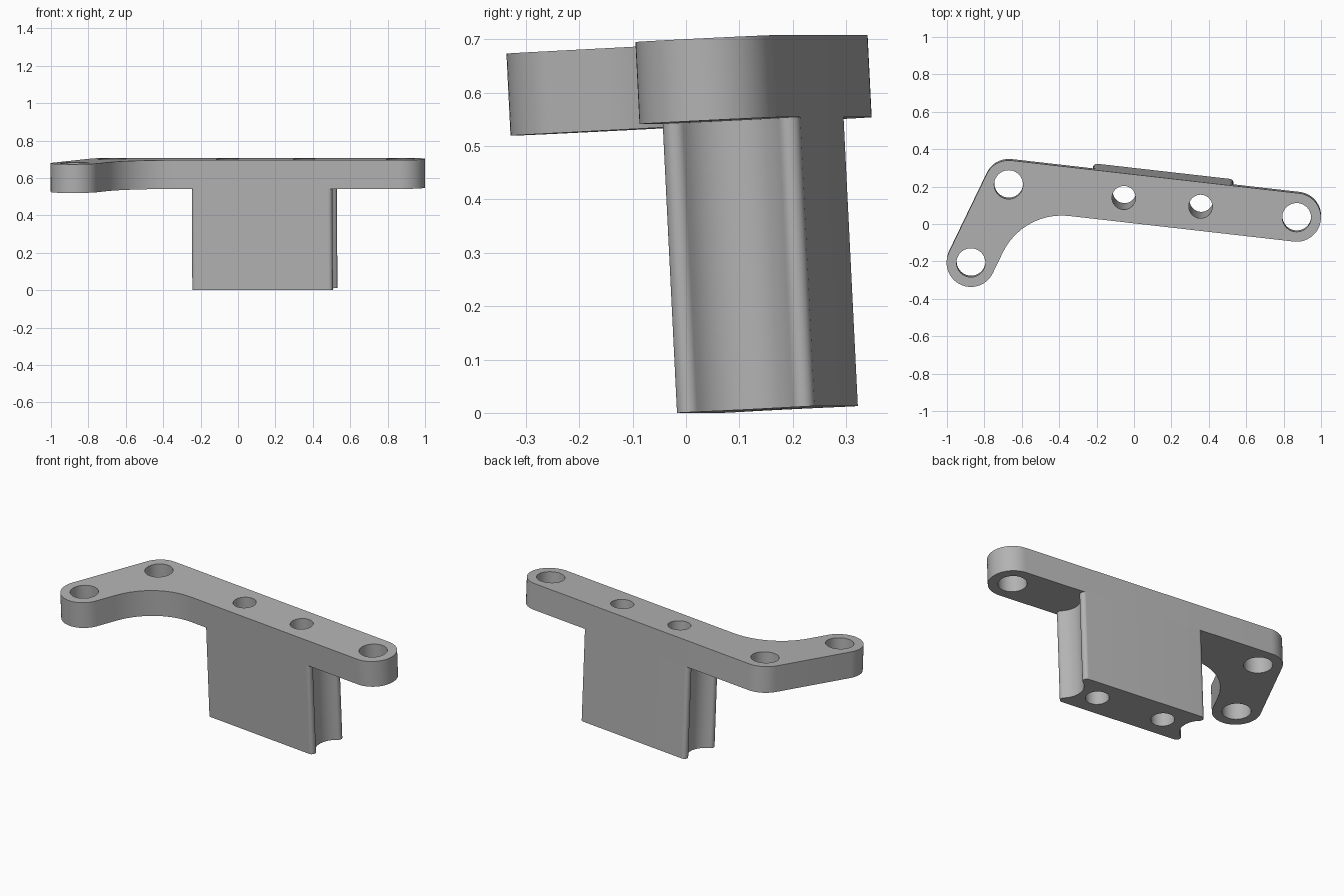
import bpy
import bmesh
from math import atan2, cos, sin, pi, radians
from mathutils import Matrix, Vector

cube = bpy.data.objects.get("Cube")
if cube:
    bpy.data.objects.remove(cube, do_unlink=True)

# One plain grey
grey = bpy.data.materials.new("machined_grey")
grey.use_nodes = True
colour = (0.45, 0.45, 0.45, 1)
grey.diffuse_color = colour
grey.node_tree.nodes["Principled BSDF"].inputs["Base Color"].default_value = colour

# The whole bracket is yawed, and leans slightly about its long bar
POSE = Matrix.Rotation(radians(-6.5), 4, 'Z') @ Matrix.Rotation(radians(2.85), 4, 'X')
BASE, UNDERSIDE, TOP = -0.002, 0.54, 0.694
MID, HALF = 0.168, 0.13          # bar centre line and half width
HOLE, BOLT = 0.077, 0.063        # hole radii


def arc(centre, radius, start, end):
    """Points along an arc; angles in radians, either direction."""
    n = max(6, int(abs(end - start) / radians(6)))
    angles = [start + (end - start) * i / n for i in range(n + 1)]
    return [centre + radius * Vector((cos(a), sin(a))) for a in angles]


def prism(name, outline, low, high):
    """Closed extrusion of a counter-clockwise outline."""
    bm = bmesh.new()
    face = bm.faces.new([bm.verts.new((p.x, p.y, low)) for p in outline])
    lid = bmesh.ops.extrude_face_region(bm, geom=[face])["geom"]
    verts = [g for g in lid if isinstance(g, bmesh.types.BMVert)]
    bmesh.ops.translate(bm, verts=verts, vec=(0, 0, high - low))
    bmesh.ops.recalc_face_normals(bm, faces=bm.faces)
    mesh = bpy.data.meshes.new(name)
    bm.to_mesh(mesh)
    bm.free()
    mesh.materials.append(grey)
    obj = bpy.data.objects.new(name, mesh)
    bpy.context.collection.objects.link(obj)
    return obj


def drill(obj, centre, radius):
    """Cut one vertical round hole."""
    cutter = prism("drill", arc(centre, radius, 0, 2 * pi)[:-1], -0.2, 1)
    cutter.hide_render = True
    mod = obj.modifiers.new("hole", 'BOOLEAN')
    mod.operation, mod.solver, mod.object = 'DIFFERENCE', 'EXACT', cutter
    bpy.context.view_layer.objects.active = obj
    bpy.ops.object.modifier_apply(modifier=mod.name)
    bpy.data.objects.remove(cutter, do_unlink=True)


# Mounting plate: long bar with a bent arm and a filleted inner elbow
tip, elbow, foot = Vector((0.86, MID)), Vector((-0.69, MID)), Vector((-0.843, -0.27))
arm = foot - elbow
side = atan2(arm.y, arm.x) + 2 * pi - pi / 2     # outward direction of arm's outer edge
inner = Vector((-cos(side), -sin(side)))
fillet = 0.35
fy = MID - HALF - fillet
fx = elbow.x + (HALF + fillet - (fy - MID) * inner.y) / inner.x
outline = (arc(tip, HALF, -pi / 2, pi / 2) + arc(elbow, HALF, pi / 2, side)
           + arc(foot, HALF, side, side + pi)
           + arc(Vector((fx, fy)), fillet, side, pi / 2))
plate = prism("mounting_plate", outline, UNDERSIDE, TOP)

# Hanging block: rounded lips and a concave groove on both ends
centre_x, half_length, lip = 0.1255, 0.378, 0.022
turn = radians(55)
lip_x, lip_y = half_length - lip, HALF - lip
groove = lip_y / sin(turn) - lip
groove_x = lip_x + (lip + groove) * cos(turn)
end = (arc(Vector((lip_x, -lip_y)), lip, -pi / 2, turn)[:-1]
       + arc(Vector((groove_x, 0)), groove, pi + turn, pi - turn)
       + arc(Vector((lip_x, lip_y)), lip, -turn, pi / 2)[1:])
shift = Vector((centre_x, MID))
block = prism("hanging_block", [p + shift for p in end] + [shift - p for p in end],
              BASE, UNDERSIDE)

# Plate holes, and long bolt holes running on through the block
for point in (tip, elbow, foot):
    drill(plate, point, HOLE)
for x in (-0.07, 0.343):
    for part in (plate, block):
        drill(part, Vector((x, MID)), BOLT)

# Pose and shading
for part in (plate, block):
    part.data.transform(POSE)
    bpy.ops.object.select_all(action='DESELECT')
    part.select_set(True)
    bpy.context.view_layer.objects.active = part
    bpy.ops.object.shade_smooth_by_angle(angle=radians(30))
